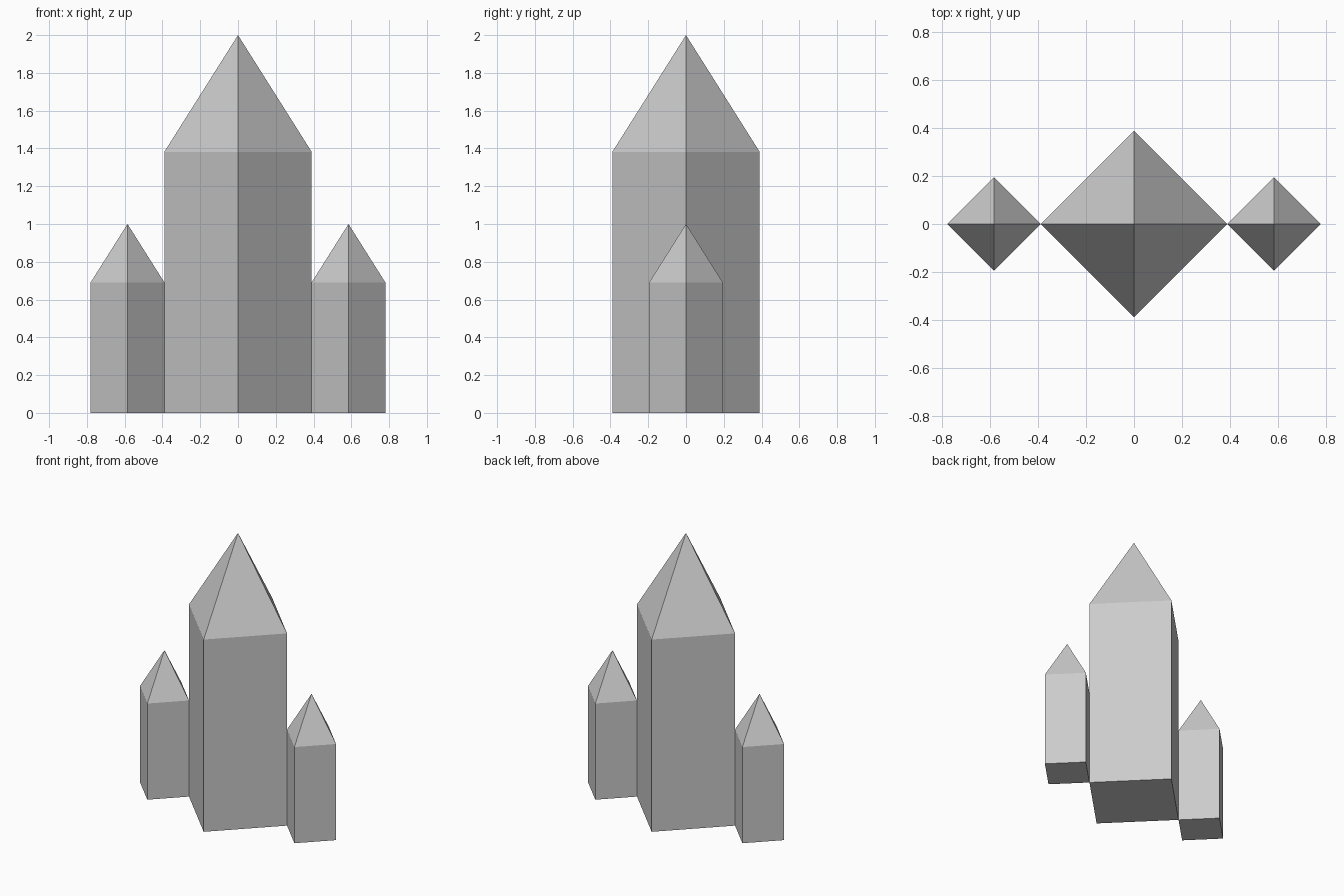
import bpy
import bmesh
from mathutils import Matrix

if "Cube" in bpy.data.objects:
    bpy.data.objects.remove(bpy.data.objects["Cube"])

RADIUS, EAVES, PEAK = 0.39, 1.382, 2.0


def tower(name, x, scale):
    """Square tower turned corner-forward, with a pyramid roof."""
    bm = bmesh.new()
    base = bmesh.ops.create_circle(bm, cap_ends=True, segments=4, radius=RADIUS)
    # Walls: raise a copy of the base
    ring = bmesh.ops.extrude_face_region(bm, geom=bm.faces[:], use_keep_orig=True)
    top = [v for v in ring["geom"] if isinstance(v, bmesh.types.BMVert)]
    bmesh.ops.translate(bm, verts=top, vec=(0, 0, EAVES))
    # Roof: poke the top face and lift its centre to the peak
    cap = [f for f in bm.faces if all(v.co.z > EAVES - 0.01 for v in f.verts)]
    apex = bmesh.ops.poke(bm, faces=cap)["verts"][0]
    apex.co.z = PEAK
    bmesh.ops.recalc_face_normals(bm, faces=bm.faces[:])
    bm.transform(Matrix.Scale(scale, 4))
    mesh = bpy.data.meshes.new(name)
    bm.to_mesh(mesh)
    bm.free()
    obj = bpy.data.objects.new(name, mesh)
    obj.location.x = x
    bpy.context.collection.objects.link(obj)


# Central tower, flanked by two half-size towers touching at the corners
tower("main_tower", 0, 1.0)
for side, sign in (("left", -1), ("right", 1)):
    tower(f"{side}_tower", sign * RADIUS * 1.5, 0.5)
